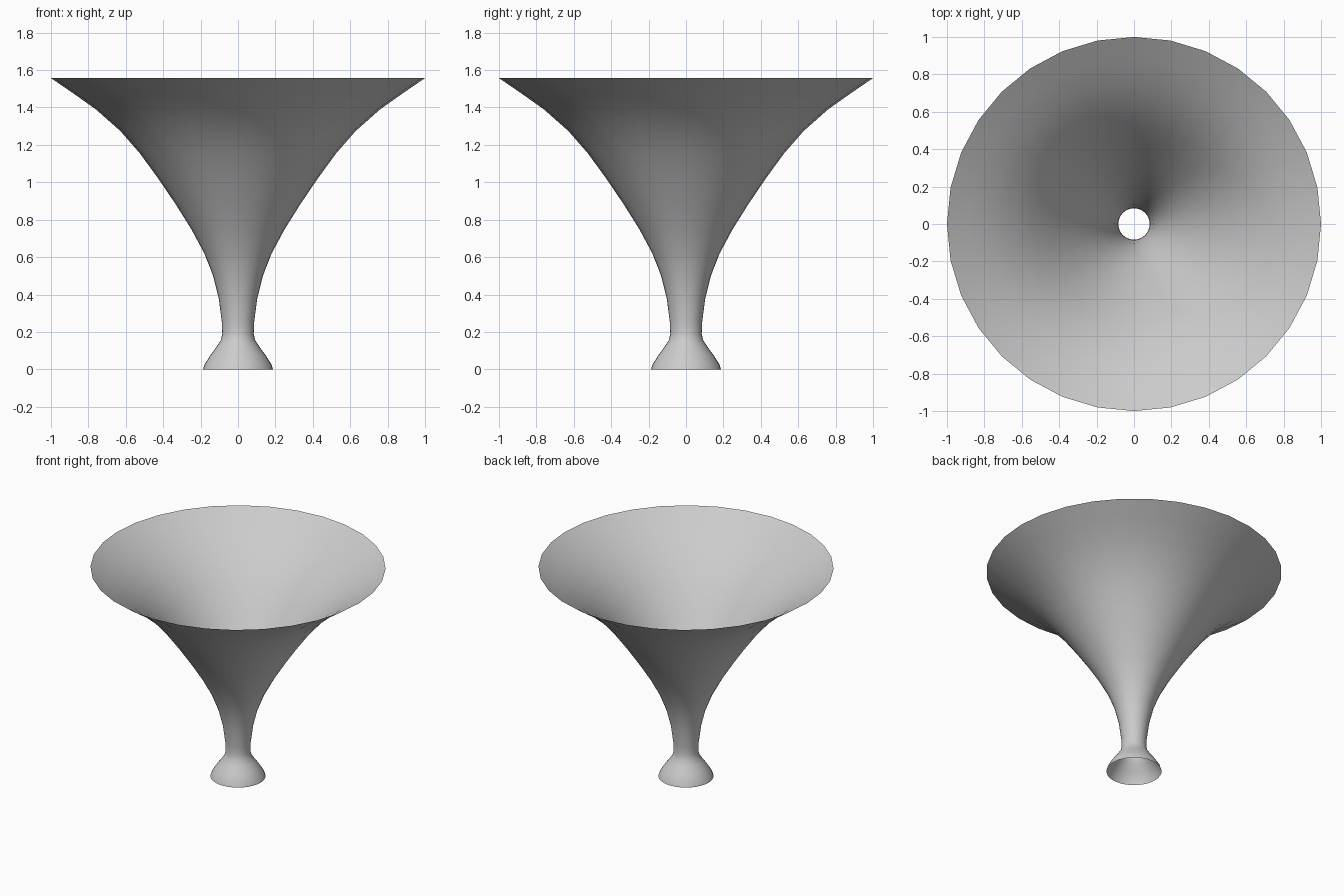
import bpy, bmesh
from math import cos, sin, pi

if "Cube" in bpy.data.objects:
    bpy.data.objects.remove(bpy.data.objects["Cube"])

# Flared trumpet shell: (radius, height) profile, open at both ends
profile = [(0.187, 0), (0.178, 0.028), (0.148, 0.075), (0.115, 0.12),
           (0.092, 0.155), (0.084, 0.19), (0.086, 0.25), (0.103, 0.38),
           (0.133, 0.50), (0.18, 0.62), (0.25, 0.75), (0.335, 0.885),
           (0.43, 1.025), (0.525, 1.155), (0.63, 1.275), (0.76, 1.39),
           (0.88, 1.475), (1.0, 1.557)]
SIDES = 32


def lathe(name, points):
    bm = bmesh.new()
    rings = [[bm.verts.new((r * cos(2 * pi * i / SIDES), r * sin(2 * pi * i / SIDES), z))
              for i in range(SIDES)] for r, z in points]
    for low, high in zip(rings, rings[1:]):
        for i in range(SIDES):
            j = (i + 1) % SIDES
            bm.faces.new((low[i], low[j], high[j], high[i])).smooth = True
    mesh = bpy.data.meshes.new(name)
    bm.to_mesh(mesh)
    bm.free()
    obj = bpy.data.objects.new(name, mesh)
    bpy.context.collection.objects.link(obj)
    return obj


lathe("flared_funnel", profile)
